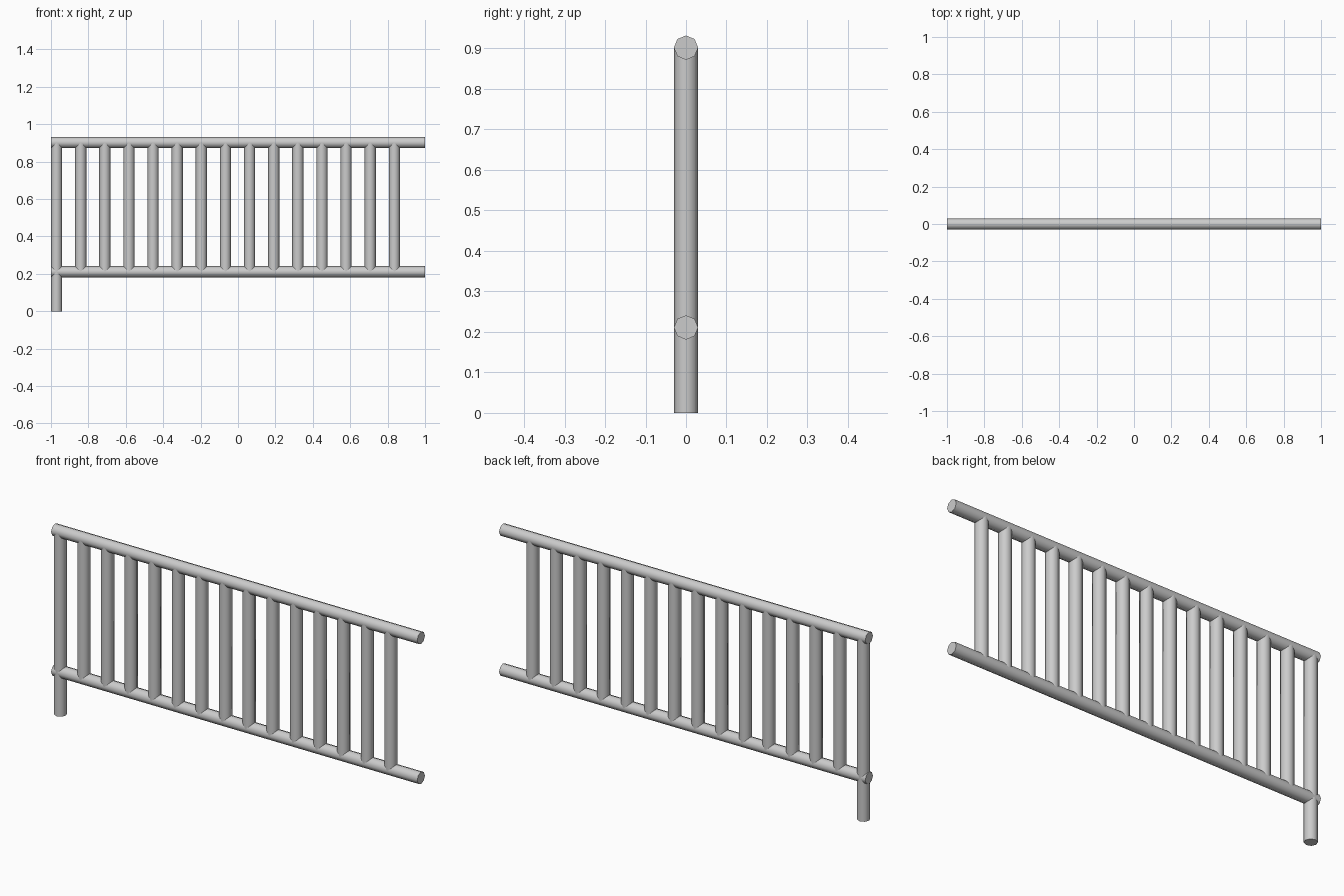
import bpy, math

if "Cube" in bpy.data.objects:
    bpy.data.objects.remove(bpy.data.objects["Cube"])

R = 0.03            # radius shared by every bar
TOP, LOW = 0.902, 0.211
POST_X = -1 + R
STEP = 0.129


def bar(name, location, length, rotation=(0, 0, 0)):
    """Eight-sided bar with smooth sides and flat ends."""
    bpy.ops.mesh.primitive_cylinder_add(vertices=8, radius=R, depth=length,
                                        location=location, rotation=rotation)
    ob = bpy.context.object
    ob.name = name
    bpy.ops.object.shade_smooth_by_angle(angle=math.radians(60))
    return ob


# Horizontal rails
for name, z in (("top_rail", TOP), ("bottom_rail", LOW)):
    bar(name, (0, 0, z), 2.0, (0, math.pi / 2, 0))

# End post reaching the ground
bar("end_post", (POST_X, 0, TOP / 2), TOP)

# Balusters between the rail centres
for i in range(1, 15):
    bar(f"baluster_{i}", (POST_X + i * STEP, 0, (TOP + LOW) / 2), TOP - LOW)
